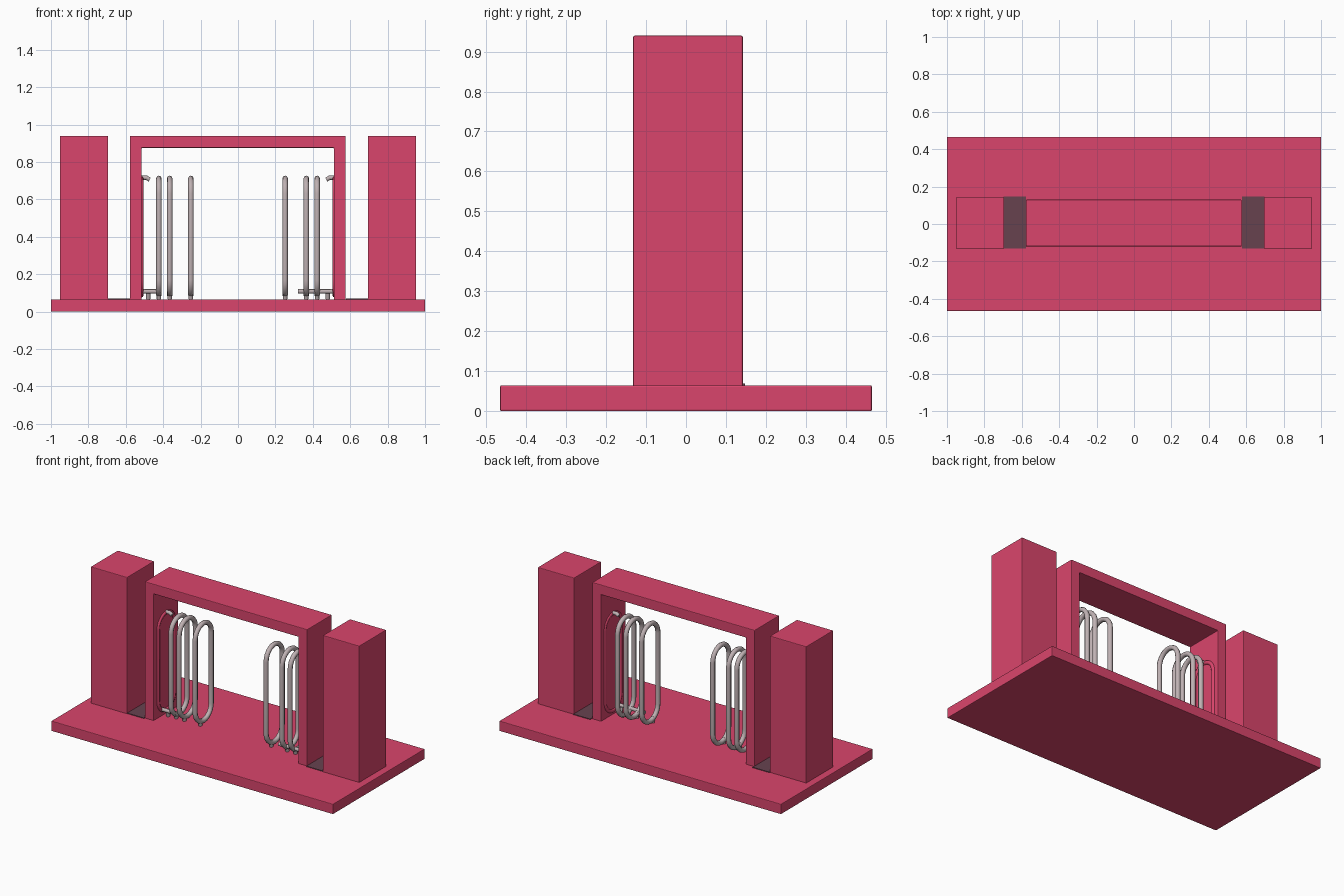
import bpy, bmesh, math

if "Cube" in bpy.data.objects:
    bpy.data.objects.remove(bpy.data.objects["Cube"])


def material(name, rgb):
    m = bpy.data.materials.new(name)
    m.diffuse_color = (*rgb, 1)
    m.use_nodes = True
    m.node_tree.nodes["Principled BSDF"].inputs["Base Color"].default_value = m.diffuse_color
    return m


PINK = material("raspberry pink", (0.70, 0.060, 0.150))
GREY = material("wire grey", (0.52, 0.44, 0.45))
DARK = material("dark floor strip", (0.135, 0.055, 0.078))


def finish(name, bm, mat, smooth=False):
    bmesh.ops.recalc_face_normals(bm, faces=bm.faces)
    me = bpy.data.meshes.new(name)
    bm.to_mesh(me)
    bm.free()
    me.materials.append(mat)
    for p in me.polygons:
        p.use_smooth = smooth
    ob = bpy.data.objects.new(name, me)
    bpy.context.collection.objects.link(ob)
    return ob


def prism(name, pts, y0, y1, mat, bevel=0.004):
    """Extrude an x-z outline from y0 to y1."""
    bm = bmesh.new()
    f = bm.faces.new([bm.verts.new((x, y0, z)) for x, z in pts])
    r = bmesh.ops.extrude_face_region(bm, geom=[f])
    verts = [v for v in r["geom"] if isinstance(v, bmesh.types.BMVert)]
    bmesh.ops.translate(bm, verts=verts, vec=(0, y1 - y0, 0))
    ob = finish(name, bm, mat)
    if bevel:
        b = ob.modifiers.new("soft edges", "BEVEL")
        b.width, b.segments = bevel, 2
    return ob


def box(name, x0, x1, y0, y1, z0, z1, mat, bevel=0.004):
    return prism(name, [(x0, z0), (x1, z0), (x1, z1), (x0, z1)], y0, y1, mat, bevel)


def wire(name, pts, radius, mat, cyclic=False):
    """Round rod along a path, converted to a mesh."""
    cu = bpy.data.curves.new(name, "CURVE")
    cu.dimensions = "3D"
    cu.bevel_depth, cu.bevel_resolution = radius, 2
    cu.use_fill_caps = True
    sp = cu.splines.new("POLY")
    sp.points.add(len(pts) - 1)
    for p, co in zip(sp.points, pts):
        p.co = (*co, 1)
    sp.use_cyclic_u = cyclic
    cu.materials.append(mat)
    ob = bpy.data.objects.new(name, cu)
    bpy.context.collection.objects.link(ob)
    return ob


def loop_points(x, r=0.082, yc=0.007, z0=0.088, z1=0.712, n=12):
    """Upright stadium in the y-z plane."""
    top = [(x, yc + r * math.cos(math.pi * i / n), z1 - r + r * math.sin(math.pi * i / n))
           for i in range(n + 1)]
    low = [(x, yc - r * math.cos(math.pi * i / n), z0 + r - r * math.sin(math.pi * i / n))
           for i in range(n + 1)]
    return top + low


# Base slab
box("base", -1, 1, -0.465, 0.465, 0, 0.065, PINK)

# Central archway
prism("arch_frame", [(-0.578, 0.06), (-0.515, 0.06), (-0.515, 0.876), (0.512, 0.876),
                     (0.512, 0.06), (0.575, 0.06), (0.575, 0.94), (-0.578, 0.94)],
      -0.12, 0.13, PINK)

for s, side in ((-1, "left"), (1, "right")):
    def span(a, b):
        return sorted((s * a, s * b))

    # Outer pillar and the dark strip between pillar and arch
    box(side + "_pillar", *span(0.695, 0.953), -0.132, 0.142, 0.06, 0.94, PINK)
    box(side + "_floor_strip", *span(0.577, 0.697), -0.13, 0.148, 0.062, 0.069, DARK, 0)

    # Wire loops
    for i, x in enumerate((0.252, 0.365, 0.423)):
        wire(f"{side}_wire_loop_{i + 1}", loop_points(s * x), 0.015, GREY, True)
    # Loop sunk into the arch wall, with its exposed grey top hook
    wire(side + "_wall_loop", loop_points(s * 0.518), 0.013, PINK, True)
    wire(side + "_top_hook", [(s * 0.515, 0.007, 0.715), (s * 0.49, 0.007, 0.716),
                              (s * 0.472, 0.007, 0.706)], 0.012, GREY)
    # Connecting rods at the foot of the loops
    inner = 0.41 if s < 0 else 0.32
    wire(side + "_foot_rod", [(s * 0.515, -0.04, 0.108), (s * inner, -0.04, 0.108)], 0.012, GREY)
    for i, x in enumerate((0.252, 0.365, 0.423, 0.48)):
        wire(f"{side}_foot_{i + 1}", [(s * x, -0.03, 0.105), (s * x, -0.02, 0.068)], 0.012, GREY)
